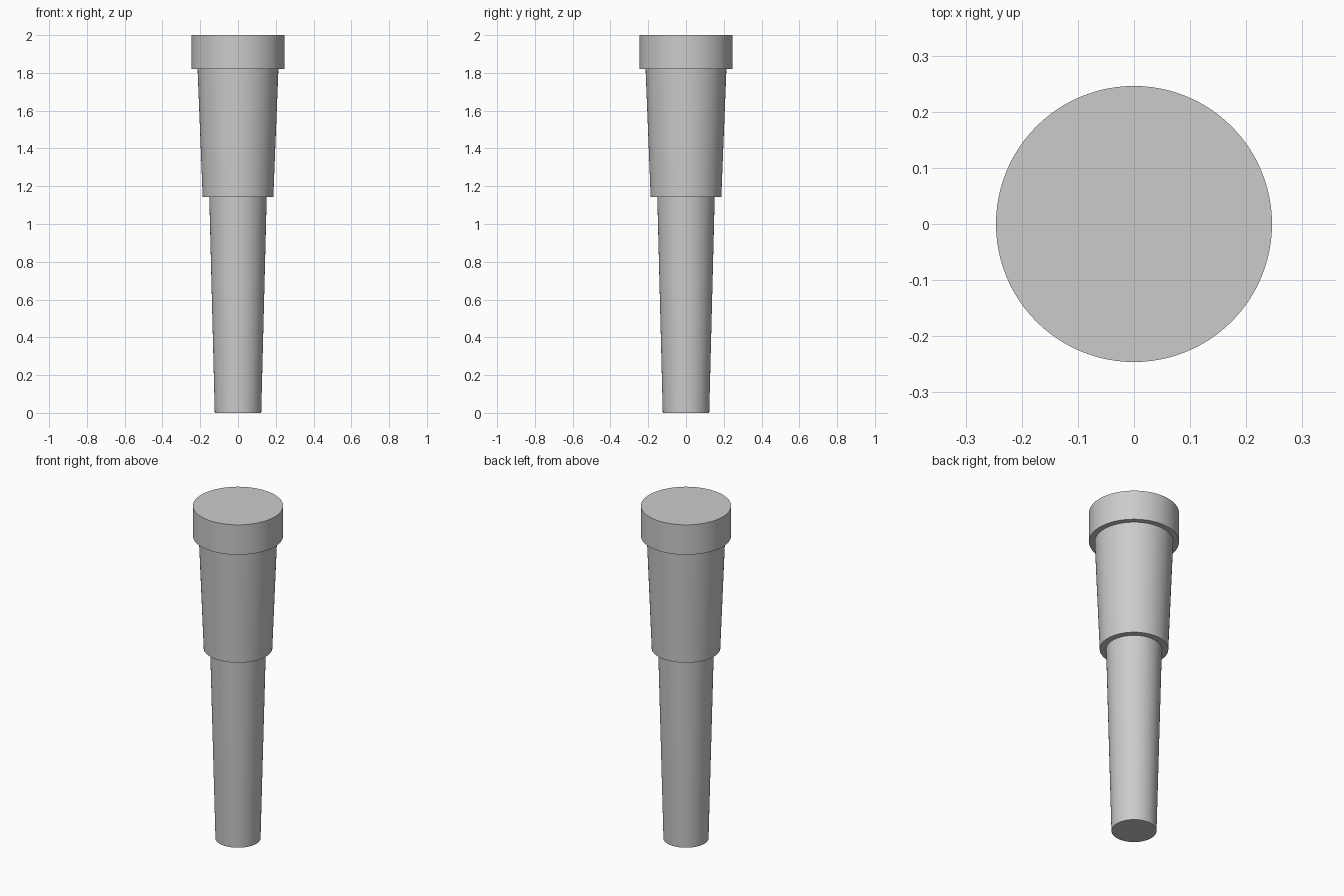
import bpy
import math

cube = bpy.data.objects.get("Cube")
if cube:
    bpy.data.objects.remove(cube, do_unlink=True)

# Single plain grey
grey = bpy.data.materials.new("plain grey")
grey.use_nodes = True
colour = (0.6, 0.6, 0.6, 1.0)
grey.diffuse_color = colour
grey.node_tree.nodes["Principled BSDF"].inputs["Base Color"].default_value = colour


def tapered_section(name, z_low, z_high, r_low, r_high):
    """Closed round section between two heights, smooth sided with sharp rims."""
    bpy.ops.mesh.primitive_cone_add(
        vertices=96, radius1=r_low, radius2=r_high, depth=z_high - z_low,
        location=(0, 0, (z_low + z_high) / 2))
    section = bpy.context.object
    section.name = section.data.name = name
    section.data.materials.append(grey)
    bpy.ops.object.shade_smooth_by_angle(angle=math.radians(30))
    return section


# Slim lower shaft, wider sleeve, and straight cap
tapered_section("lower_shaft", 0, 1.143, 0.123, 0.152)
tapered_section("upper_sleeve", 1.143, 1.82, 0.187, 0.214)
tapered_section("top_cap", 1.82, 2, 0.246, 0.246)
